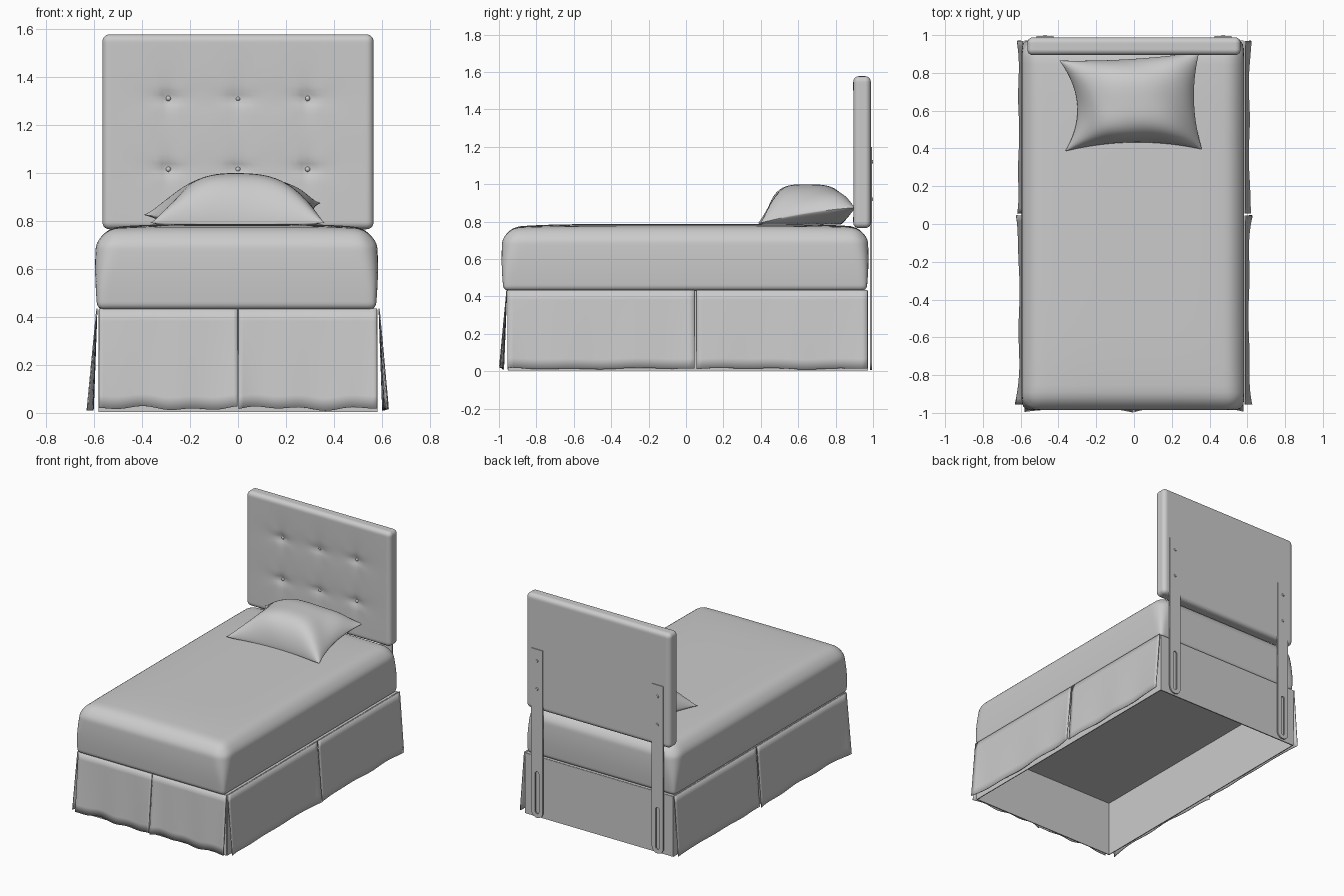
import bpy, bmesh, math
from mathutils import Vector

if "Cube" in bpy.data.objects:
    bpy.data.objects.remove(bpy.data.objects["Cube"])

mat = bpy.data.materials.new("light_grey_fabric")
mat.diffuse_color = (0.6, 0.6, 0.6, 1)
mat.use_nodes = True
mat.node_tree.nodes["Principled BSDF"].inputs["Base Color"].default_value = mat.diffuse_color


def finish(name, bm):
    bmesh.ops.recalc_face_normals(bm, faces=bm.faces)
    me = bpy.data.meshes.new(name)
    bm.to_mesh(me)
    bm.free()
    ob = bpy.data.objects.new(name, me)
    bpy.context.collection.objects.link(ob)
    me.materials.append(mat)
    return ob


def box(name, lo, hi):
    bm = bmesh.new()
    bmesh.ops.create_cube(bm, size=1)
    for v in bm.verts:
        v.co = Vector([l + (c + 0.5) * (h - l) for c, l, h in zip(v.co, lo, hi)])
    return finish(name, bm)


def soft_box(name, lo, hi, radius, cuts, deform):
    """Finely divided rounded box; radius(t) with t from 0 to 1 up the box."""
    bm = bmesh.new()
    bmesh.ops.create_cube(bm, size=2)
    bmesh.ops.subdivide_edges(bm, edges=bm.edges[:], cuts=cuts, use_grid_fill=True)
    lo, hi = Vector(lo), Vector(hi)
    for v in bm.verts:
        t = [(math.sin(c * math.pi / 2) + 1) / 2 for c in v.co]
        p = Vector([lo[k] + t[k] * (hi[k] - lo[k]) for k in range(3)])
        r = radius(t[2])
        q = Vector([min(max(p[k], lo[k] + r), hi[k] - r) for k in range(3)])
        d = p - q
        if d.length > 1e-7:
            p = q + d.normalized() * r
        v.co = deform(p)
    return finish(name, bm)


# Mattress: crowned top, large top radius, small bottom radius
def mattress_shape(p):
    u, w = p.x / 0.585, p.y / 0.98
    if p.z > 0.65:
        p.z += 0.022 * (1 - abs(u) ** 4) * (1 - abs(w) ** 6) * (p.z - 0.65) / 0.115
    bulge = math.sin(math.pi * min(max((p.z - 0.43) / 0.35, 0), 1))
    p.x = p.x * (1 + 0.016 * bulge) - 0.006
    p.y *= 1 + 0.01 * bulge
    return p


soft_box("mattress", (-0.58, -0.976, 0.43), (0.58, 0.966, 0.765),
         lambda t: 0.028 + 0.062 * t * t * (3 - 2 * t), 36, mattress_shape)

# Tufted headboard with dents at the buttons
BUTTONS = [(x, z) for x in (-0.29, 0, 0.29) for z in (1.015, 1.31)]


def headboard_shape(p):
    if p.y < 0.93:
        dent = 0
        for bx, bz in BUTTONS:
            dx, dz = p.x - bx, p.z - bz
            d = math.hypot(dx, dz)
            fold = 0.5 + 0.5 * math.cos(4 * math.atan2(dz, dx))
            dent += 0.014 * math.exp(-(d / 0.03) ** 2) + 0.016 * math.exp(-d / 0.08) * (0.5 + 0.5 * fold)
        p.y += dent
    return p


soft_box("headboard", (-0.565, 0.894, 0.765), (0.565, 0.988, 1.577),
         lambda t: 0.03, 60, headboard_shape)

for bx, bz in BUTTONS:
    bm = bmesh.new()
    bmesh.ops.create_uvsphere(bm, u_segments=12, v_segments=8, radius=0.011)
    for v in bm.verts:
        v.co = Vector((bx + v.co.x, 0.921 + v.co.y, bz + v.co.z))
    finish("headboard_button", bm)


# Headboard legs: flat bars with a rounded foot and a bolt slot
def outline(curve, pts):
    sp = curve.splines.new('POLY')
    sp.points.add(len(pts) - 1)
    for sp_pt, (a, b) in zip(sp.points, pts):
        sp_pt.co = (a, b, 0, 1)
    sp.use_cyclic_u = True


def arc(r, cz, a0, n=10):
    return [(r * math.cos(a0 + math.pi * i / n), cz + r * math.sin(a0 + math.pi * i / n))
            for i in range(n + 1)]


for side in (-1, 1):
    cu = bpy.data.curves.new("headboard_leg", 'CURVE')
    cu.dimensions = '2D'
    cu.fill_mode = 'BOTH'
    cu.extrude = 0.005
    outline(cu, arc(0.045, 0.052, math.pi) + [(0.045, 1.2), (-0.045, 1.2)])
    outline(cu, arc(0.014, 0.05, math.pi) + arc(0.014, 0.32, 0))
    ob = bpy.data.objects.new("headboard_leg", cu)
    bpy.context.collection.objects.link(ob)
    ob.rotation_euler = (math.pi / 2, 0, 0)
    ob.location = (side * 0.472, 0.989, 0)
    cu.materials.append(mat)
    bpy.ops.object.select_all(action='DESELECT')
    ob.select_set(True)
    bpy.context.view_layer.objects.active = ob
    bpy.ops.object.convert(target='MESH')
    for z in (0.92, 1.12):
        bm = bmesh.new()
        bmesh.ops.create_cone(bm, cap_ends=True, segments=12, radius1=0.011, radius2=0.008, depth=0.007)
        for v in bm.verts:
            v.co = Vector((side * 0.472 + v.co.x, 0.9965 + v.co.z, z + v.co.y))
        finish("leg_bolt", bm)

# Bed base: platform with straight inner walls down to the floor
box("base_platform", (-0.578, -0.95, 0.40), (0.578, 0.97, 0.432))
box("base_back_wall", (-0.58, 0.964, 0.004), (0.58, 0.972, 0.43))
box("base_front_wall", (-0.578, -0.952, 0.004), (0.578, -0.946, 0.43))
for k in (-1, 1):
    box("base_side_wall", (k * 0.578 - 0.003, -0.95, 0.004), (k * 0.578 + 0.003, 0.97, 0.43))


# Skirt: thin flared cloth panels with slightly wavy hems
def cloth(name, a, b, normal, flare, ends, seed, lift):
    nx, nz = 32, 8
    a, b, nrm = Vector(a), Vector(b), Vector(normal)
    bm = bmesh.new()
    rows = []
    for j in range(nz + 1):
        t = j / nz
        row = []
        for i in range(nx + 1):
            s = i / nx
            off = (1 - t) * (flare + ends * abs(2 * s - 1) ** 5 + 0.003 * math.sin(s * 15 + seed))
            hem = 0.009 + lift * (1 + math.sin(s * 13 + seed * 2) * math.cos(s * 5))
            p = a.lerp(b, s) + nrm * off
            row.append(bm.verts.new((p.x, p.y, 0.434 * t + hem * (1 - t))))
        rows.append(row)
    for j in range(nz):
        for i in range(nx):
            bm.faces.new((rows[j][i], rows[j][i + 1], rows[j + 1][i + 1], rows[j + 1][i]))
    ob = finish(name, bm)
    mod = ob.modifiers.new("thickness", 'SOLIDIFY')
    mod.thickness = 0.005
    mod.offset = 0


for k in (-1, 1):
    cloth("skirt_front_panel", (k * 0.002, -0.958), (k * 0.58, -0.958), (0, -1), 0.02, 0.016, k + 2, 0.01)
    cloth("skirt_side_front_panel", (k * 0.588, -0.955), (k * 0.588, 0.046), (k, 0), 0.018, 0.02, k + 3, 0.005)
    cloth("skirt_side_back_panel", (k * 0.588, 0.056), (k * 0.588, 0.97), (k, 0), 0.02, 0.01, k + 5, 0.005)

# Pillow: two puffed sheets joined at a pinched seam
N = 36
bm = bmesh.new()
fl, fr, bl, br = (Vector(c) for c in ((-0.365, 0.385, 0.792), (0.36, 0.395, 0.792),
                                      (-0.395, 0.865, 0.825), (0.345, 0.91, 0.875)))
for top in (True, False):
    grid = []
    for j in range(N + 1):
        for i in range(N + 1):
            u = math.sin((i / N - 0.5) * math.pi)
            v = math.sin((j / N - 0.5) * math.pi)
            p = fl.lerp(fr, (u + 1) / 2).lerp(bl.lerp(br, (u + 1) / 2), (v + 1) / 2)
            p.x -= u * (0.035 if u > 0 else 0.08) * (1 - v * v)
            p.y -= v * (0.015 if v > 0 else 0.042) * (1 - u * u)
            puff = (1 - abs(u) ** 2.6) ** 0.75 * (1 - abs(v) ** 3.5) ** 0.6
            seam = p.z + 0.012 * (1 - v * v) * (1 + u) / 2
            wrinkle = 0.018 * math.sin(7 * u + 4 * v) * (1 - puff) * puff
            z = seam + puff * (0.999 - seam) + wrinkle if top else max(0.784, seam - 0.09 * puff)
            grid.append(bm.verts.new((p.x, p.y, z)))
    for j in range(N):
        for i in range(N):
            a = j * (N + 1) + i
            bm.faces.new((grid[a], grid[a + 1], grid[a + N + 2], grid[a + N + 1]))
bmesh.ops.remove_doubles(bm, verts=bm.verts[:], dist=0.0003)
finish("pillow", bm)

# Smooth shading with sharp edges kept
bpy.ops.object.select_all(action='DESELECT')
for ob in bpy.context.scene.objects:
    if ob.type == 'MESH':
        ob.select_set(True)
        bpy.context.view_layer.objects.active = ob
bpy.ops.object.shade_smooth_by_angle(angle=math.radians(40))
